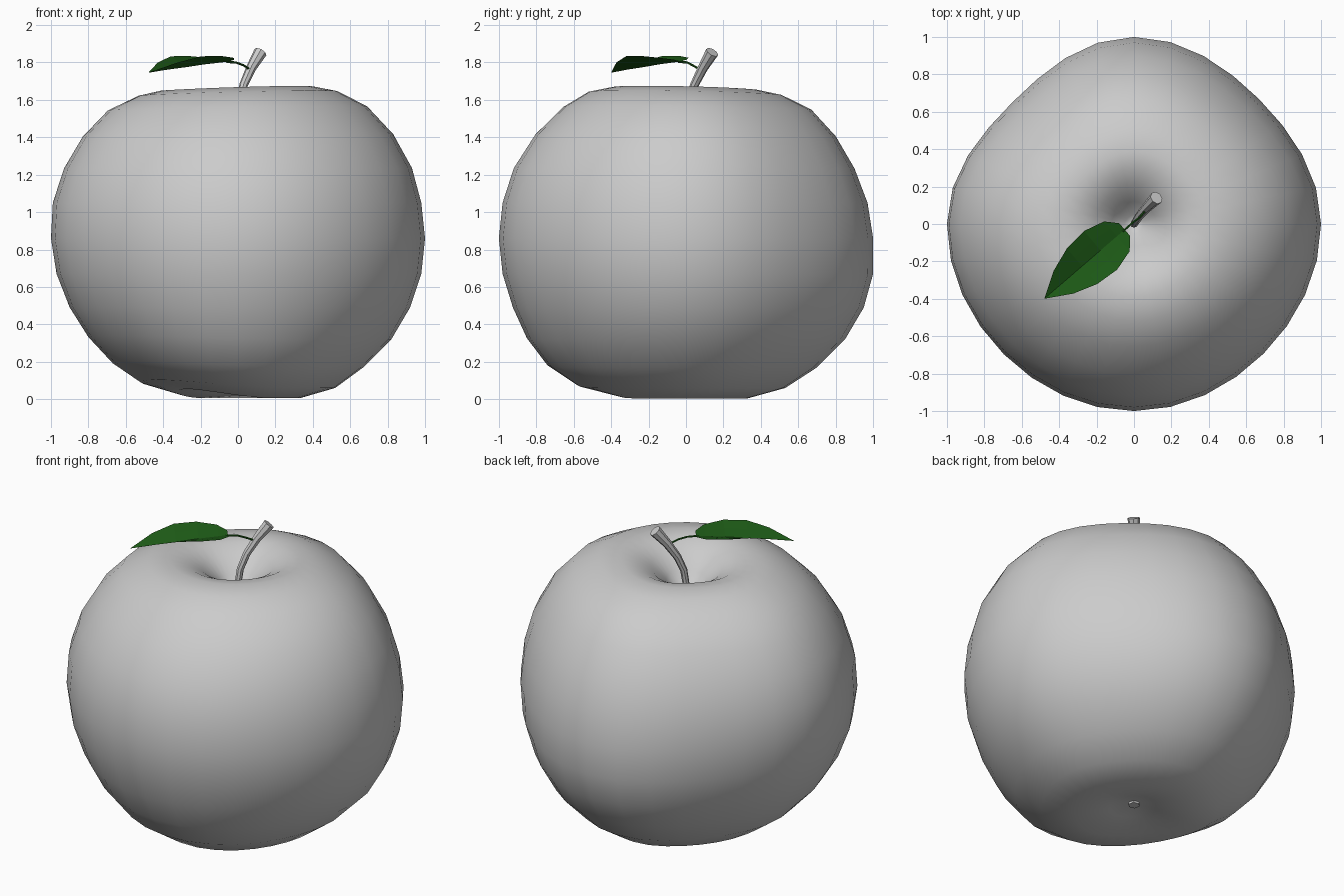
import bpy, bmesh, math
from mathutils import Vector

if "Cube" in bpy.data.objects:
    bpy.data.objects.remove(bpy.data.objects["Cube"])


def new_object(name, bm, mat=None, angle=None):
    bmesh.ops.recalc_face_normals(bm, faces=bm.faces)
    me = bpy.data.meshes.new(name)
    bm.to_mesh(me)
    bm.free()
    ob = bpy.data.objects.new(name, me)
    bpy.context.collection.objects.link(ob)
    if mat:
        me.materials.append(mat)
    if angle:
        bpy.ops.object.select_all(action='DESELECT')
        ob.select_set(True)
        bpy.context.view_layer.objects.active = ob
        bpy.ops.object.shade_smooth_by_angle(angle=math.radians(angle))
    return ob


def skin(bm, rings):
    for a, b in zip(rings, rings[1:]):
        n = len(a)
        for i in range(n):
            j = (i + 1) % n
            bm.faces.new((a[i], a[j], b[j], b[i]))


def tube(name, path, radii, sides, mat=None):
    bm = bmesh.new()
    pts = [Vector(p) for p in path]
    rings = []
    for i, p in enumerate(pts):
        d = (pts[min(i + 1, len(pts) - 1)] - pts[max(i - 1, 0)]).normalized()
        u = d.cross(Vector((1, -1, 0))).normalized()
        v = d.cross(u)
        rings.append([bm.verts.new(p + radii[i] * (u * math.cos(t) + v * math.sin(t)))
                      for t in (2 * math.pi * k / sides for k in range(sides))])
    skin(bm, rings)
    bm.faces.new(rings[0])
    bm.faces.new(rings[-1])
    return new_object(name, bm, mat, 40)


# Apple body: height, then radius towards +x, +y, -x, -y
SEG = 32
rows = [
    (0.035, .14, .14, .14, .14), (0.005, .33, .33, .33, .36), (0.06, .52, .53, .52, .58),
    (0.17, .67, .70, .67, .74), (0.32, .82, .85, .80, .85), (0.49, .92, .95, .90, .925),
    (0.67, .98, 1.0, .97, .98), (0.86, 1.0, 1.0, 1.0, 1.0), (1.05, .98, .97, .99, .98),
    (1.235, .93, .90, .93, .92), (1.41, .83, .80, .83, .805), (1.555, .69, .67, .695, .655),
    (1.635, .53, .51, .53, .52), (1.66, .40, .39, .42, .39), (1.645, .30, .30, .30, .30),
    (1.60, .21, .21, .21, .21), (1.52, .12, .12, .12, .12), (1.43, .05, .05, .05, .05)]
diagonal = (.945, .92, .985, .98)
bm = bmesh.new()
rings = []
for z, *rad in rows:
    ring = []
    for k in range(SEG):
        t = 2 * math.pi * k / SEG
        q = k * 4 // SEG
        f = math.sin(t - q * math.pi / 2) ** 2
        r = rad[q] * (1 - f) + rad[(q + 1) % 4] * f
        r *= 1 + (diagonal[q] - 1) * math.sin(2 * t) ** 2
        # uneven rim and underside
        top = max(0, (z - 1.2) / 0.4)
        low = max(0, 1 - z / 0.5) * min(1, r / 0.33)
        dz = .015 * min(top, 1) * math.cos(t + .6)
        dz += .05 * low * max(0, math.cos(t - 3.75)) ** 2
        ring.append(bm.verts.new((r * math.cos(t), r * math.sin(t), z + dz)))
    rings.append(ring)
skin(bm, rings)
for ring, z in ((rings[0], .07), (rings[-1], 1.41)):
    c = bm.verts.new((0, 0, z))
    for i in range(SEG):
        bm.faces.new((ring[i], ring[(i + 1) % SEG], c))
new_object("apple_body", bm, None, 180)

# Stem, and the small blossom end underneath
tube("stem", [(0, 0, 1.38), (0, 0, 1.5), (.008, .012, 1.59), (.03, .045, 1.68),
              (.07, .09, 1.77), (.12, .14, 1.855)],
     [.02, .02, .021, .023, .027, .036], 8)
tube("blossom_end", [(0, 0, .12), (0, 0, .05)], [.03, .035], 6)

# Leaf: distance along, half width, midrib height, edge height
green = bpy.data.materials.new("leaf_green")
green.diffuse_color = (0.012, 0.10, 0.008, 1)
green.use_nodes = True
green.node_tree.nodes["Principled BSDF"].inputs["Base Color"].default_value = green.diffuse_color
base = Vector((-.05, -.03, 0))
along = Vector((-.758, -.652, 0))
side = Vector((-.652, .758, 0))
leaf = [(0, .045, 1.805, 1.815), (.055, .105, 1.80, 1.825), (.17, .136, 1.79, 1.835),
        (.30, .125, 1.775, 1.833), (.43, .081, 1.762, 1.80)]
bm = bmesh.new()
strips = []
for d, w, zm, ze in leaf:
    c = base + along * d
    strips.append([bm.verts.new(c + side * (w * s) + Vector((0, 0, zm + (ze - zm) * abs(s))))
                   for s in (-1, -.5, 0, .5, 1)])
for a, b in zip(strips, strips[1:]):
    for i in range(4):
        bm.faces.new((a[i], a[i + 1], b[i + 1], b[i]))
tip = bm.verts.new(base + along * .567 + Vector((0, 0, 1.745)))
for i in range(4):
    bm.faces.new((strips[-1][i], strips[-1][i + 1], tip))
new_object("leaf", bm, green)

# Leaf stalk
tube("leaf_stalk", [(.06, .07, 1.765), (.03, .035, 1.785), (-.01, .005, 1.80), (-.06, -.04, 1.803)],
     [.006, .006, .006, .006], 6, green)
